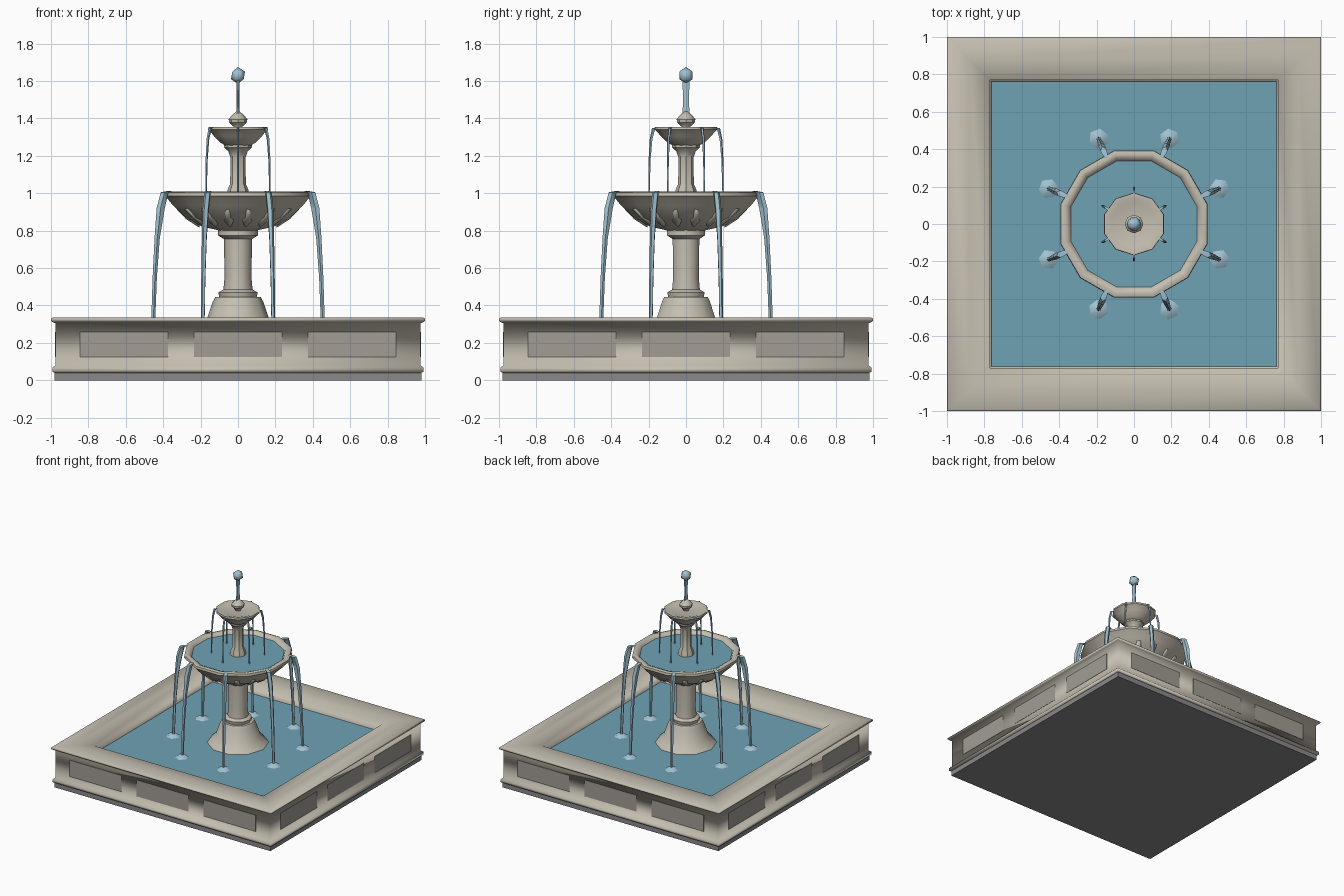
import bpy, bmesh
from math import pi, sin, cos, sqrt, radians
from mathutils import Matrix, Vector

if "Cube" in bpy.data.objects:
    bpy.data.objects.remove(bpy.data.objects["Cube"])


def material(name, rgb):
    m = bpy.data.materials.new(name)
    m.diffuse_color = (*rgb, 1)
    m.use_nodes = True
    m.node_tree.nodes["Principled BSDF"].inputs["Base Color"].default_value = m.diffuse_color
    return m


STONE = material("stone", (0.56, 0.52, 0.44))
PANEL = material("panel_stone", (0.36, 0.34, 0.30))
PLINTH = material("plinth_stone", (0.26, 0.25, 0.25))
WATER = material("pool_water", (0.16, 0.36, 0.46))
SPRAY = material("spray_water", (0.36, 0.54, 0.64))


def finish(name, bm, mat, angle=40):
    bmesh.ops.recalc_face_normals(bm, faces=bm.faces)
    me = bpy.data.meshes.new(name)
    bm.to_mesh(me)
    bm.free()
    me.materials.append(mat)
    me.shade_smooth()
    me.set_sharp_from_angle(angle=radians(angle))
    ob = bpy.data.objects.new(name, me)
    bpy.context.collection.objects.link(ob)
    return ob


def skin(bm, rings):
    """Join rings of points into a closed tube."""
    rows = [[bm.verts.new(p) for p in r] for r in rings]
    n = len(rows[0])
    for a, b in zip(rows, rows[1:]):
        for i in range(n):
            j = (i + 1) % n
            bm.faces.new((a[i], a[j], b[j], b[i]))
    bm.faces.new(rows[0][::-1])
    bm.faces.new(rows[-1])


def lathe(name, profile, sides, mat, phase=0.0, angle=40):
    bm = bmesh.new()
    skin(bm, [[(r * cos(phase + 2 * pi * i / sides), r * sin(phase + 2 * pi * i / sides), z)
               for i in range(sides)] for r, z in profile])
    return finish(name, bm, mat, angle)


def square(name, profile, mat, angle=40):
    return lathe(name, [(r * sqrt(2), z) for r, z in profile], 4, mat, pi / 4, angle)


def streams(name, path, count, phase, sides=5):
    """Falling water arcs; path holds (radius, height, radial half, side half)."""
    bm = bmesh.new()
    for k in range(count):
        t = phase + 2 * pi * k / count
        out, side = Vector((cos(t), sin(t), 0)), Vector((-sin(t), cos(t), 0))
        skin(bm, [[out * (r + w * cos(2 * pi * i / sides)) + side * (d * sin(2 * pi * i / sides))
                   + Vector((0, 0, z)) for i in range(sides)] for r, z, w, d in path])
    return finish(name, bm, SPRAY, 60)


def ball(bm, matrix, sub=1):
    bmesh.ops.create_icosphere(bm, subdivisions=sub, radius=1, matrix=matrix)


# square pool: plinth, wall with mouldings and sloping coping, water sheet
square("pool_plinth", [(0.98, 0), (0.98, 0.045)], PLINTH)
square("pool_wall", [(0.98, 0.04), (0.993, 0.045), (0.993, 0.065), (0.977, 0.08), (0.977, 0.305),
                     (0.99, 0.31), (1.0, 0.318), (1.0, 0.328), (0.992, 0.335), (0.88, 0.335),
                     (0.77, 0.318), (0.76, 0.25)], STONE, 80)
square("pool_water", [(0.765, 0.255), (0.765, 0.26)], WATER)

# three inset panels on every side
bm = bmesh.new()
for k in range(4):
    for x in (-0.61, 0, 0.61):
        bmesh.ops.create_cube(bm, size=1, matrix=Matrix.Rotation(k * pi / 2, 4, 'Z')
                              @ Matrix.Translation((x, -0.976, 0.192))
                              @ Matrix.Diagonal((0.472, 0.006, 0.134, 1)))
finish("wall_panels", bm, PANEL)

# flared foot, shaft and collar
lathe("pedestal", [(0.24, 0.25), (0.215, 0.275), (0.165, 0.33), (0.135, 0.42), (0.122, 0.445),
                   (0.10, 0.445), (0.105, 0.47), (0.078, 0.485), (0.072, 0.55), (0.075, 0.755),
                   (0.108, 0.775), (0.108, 0.81)], 10, STONE)

# large bowl with water and raised petals underneath
lathe("large_bowl", [(0.10, 0.80), (0.20, 0.822), (0.29, 0.87), (0.36, 0.935), (0.385, 0.965),
                     (0.408, 0.985), (0.405, 1.003), (0.385, 1.01), (0.36, 1.0), (0.345, 0.97)],
      12, STONE, pi / 12, 50)
lathe("large_bowl_water", [(0.35, 0.978), (0.35, 0.985)], 12, WATER, pi / 12)
bm = bmesh.new()
for k in range(16):
    ball(bm, Matrix.Rotation((k + 0.5) * pi / 8, 4, 'Z') @ Matrix.Translation((0.272, 0, 0.876))
         @ Matrix.Rotation(radians(-39), 4, 'Y') @ Matrix.Diagonal((0.095, 0.03, 0.018, 1)))
finish("bowl_petals", bm, STONE, 60)

# upper shaft, small bowl and finial
lathe("upper_shaft", [(0.062, 0.98), (0.055, 1.02), (0.042, 1.05), (0.040, 1.19), (0.052, 1.225),
                      (0.075, 1.245), (0.075, 1.265)], 8, STONE)
lathe("small_bowl", [(0.06, 1.25), (0.095, 1.268), (0.135, 1.305), (0.155, 1.33), (0.168, 1.34),
                     (0.166, 1.354), (0.145, 1.354), (0.12, 1.345)], 10, STONE, pi / 10)
lathe("finial", [(0.022, 1.34), (0.025, 1.358), (0.048, 1.378), (0.05, 1.395), (0.03, 1.42),
                 (0.008, 1.437)], 8, STONE)

# top jet and drop
jet = lathe("top_jet", [(0.022, 1.42), (0.018, 1.5), (0.022, 1.60)], 6, SPRAY)
jet.scale.x = 0.4
bm = bmesh.new()
ball(bm, Matrix.Translation((0, 0, 1.63)) @ Matrix.Diagonal((0.042, 0.042, 0.045, 1)))
finish("top_drop", bm, SPRAY, 60)

# falling streams
streams("upper_streams", [(0.15, 1.352, 0.008, 0.006), (0.172, 1.348, 0.010, 0.007),
                          (0.186, 1.29, 0.008, 0.007), (0.194, 1.18, 0.006, 0.006),
                          (0.198, 0.985, 0.004, 0.004)], 6, pi / 6)
streams("lower_streams", [(0.395, 1.012, 0.014, 0.014), (0.425, 1.005, 0.022, 0.017),
                          (0.447, 0.92, 0.024, 0.017), (0.468, 0.76, 0.015, 0.014),
                          (0.482, 0.55, 0.012, 0.012), (0.493, 0.26, 0.011, 0.011)], 8, pi / 8)

# splash rings where the lower streams land
bm = bmesh.new()
for k in range(8):
    spot = Matrix.Rotation(pi / 8 + k * pi / 4, 4, 'Z') @ Matrix.Translation((0.495, 0, 0.268))
    bmesh.ops.create_cone(bm, cap_ends=True, segments=6, radius1=0.06, radius2=0.025,
                          depth=0.026, matrix=spot)
finish("splashes", bm, SPRAY, 60)
